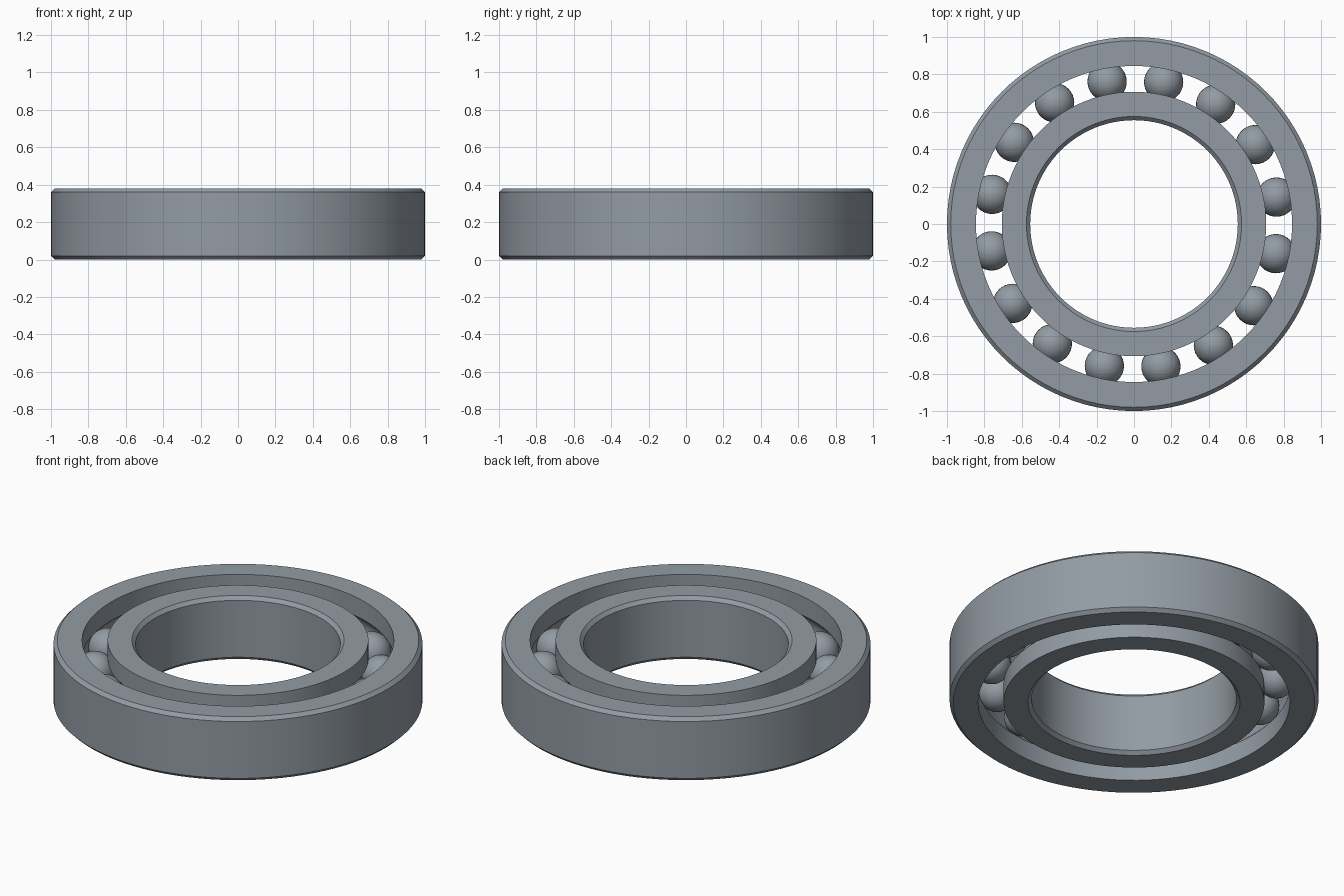
import bpy
from math import sin, cos, asin, pi, tau, radians

cube = bpy.data.objects.get("Cube")
if cube:
    bpy.data.objects.remove(cube, do_unlink=True)

HEIGHT = 0.38
MID = HEIGHT / 2
PITCH = 0.775        # radius of the circle of balls
BALL = 0.105
CHAMFER = 0.02
SEGMENTS = 96
BALLS = 16

steel = bpy.data.materials.new("steel grey")
steel.use_nodes = True
colour = (0.29, 0.33, 0.37, 1)
steel.diffuse_color = colour
steel.node_tree.nodes["Principled BSDF"].inputs["Base Color"].default_value = colour


def finish(obj, name):
    obj.name = name
    obj.data.materials.clear()
    obj.data.materials.append(steel)
    bpy.ops.object.select_all(action="DESELECT")
    obj.select_set(True)
    bpy.context.view_layer.objects.active = obj
    bpy.ops.object.shade_smooth_by_angle(angle=radians(30))


def ring(name, plain, race):
    """Lathe a ring: chamfered wall at radius plain, ball groove at radius race."""
    side = 1 if race > plain else -1
    rim = plain + side * CHAMFER
    profile = [(race, 0), (rim, 0), (plain, CHAMFER),
               (plain, HEIGHT - CHAMFER), (rim, HEIGHT), (race, HEIGHT)]
    # Round groove that follows the balls
    half = pi / 2 - asin(abs(PITCH - race) / BALL)
    steps = 10
    for i in range(steps + 1):
        a = half * (1 - 2 * i / steps)
        profile.append((PITCH - side * BALL * cos(a), MID + BALL * sin(a)))
    n = len(profile)
    verts = [(r * cos(tau * s / SEGMENTS), r * sin(tau * s / SEGMENTS), z)
             for s in range(SEGMENTS) for r, z in profile]
    faces = []
    for s in range(SEGMENTS):
        here, there = s * n, (s + 1) % SEGMENTS * n
        for i in range(n):
            j = (i + 1) % n
            quad = (here + i, here + j, there + j, there + i)
            faces.append(quad if side > 0 else quad[::-1])
    mesh = bpy.data.meshes.new(name)
    mesh.from_pydata(verts, [], faces)
    obj = bpy.data.objects.new(name, mesh)
    bpy.context.collection.objects.link(obj)
    finish(obj, name)


# Races
ring("outer_ring", 1.0, 0.845)
ring("inner_ring", 0.555, 0.707)

# Balls
for k in range(BALLS):
    a = radians(10.7) + tau * k / BALLS
    bpy.ops.mesh.primitive_uv_sphere_add(
        segments=32, ring_count=16, radius=BALL,
        location=(PITCH * cos(a), PITCH * sin(a), MID))
    finish(bpy.context.object, f"ball_{k + 1}")
